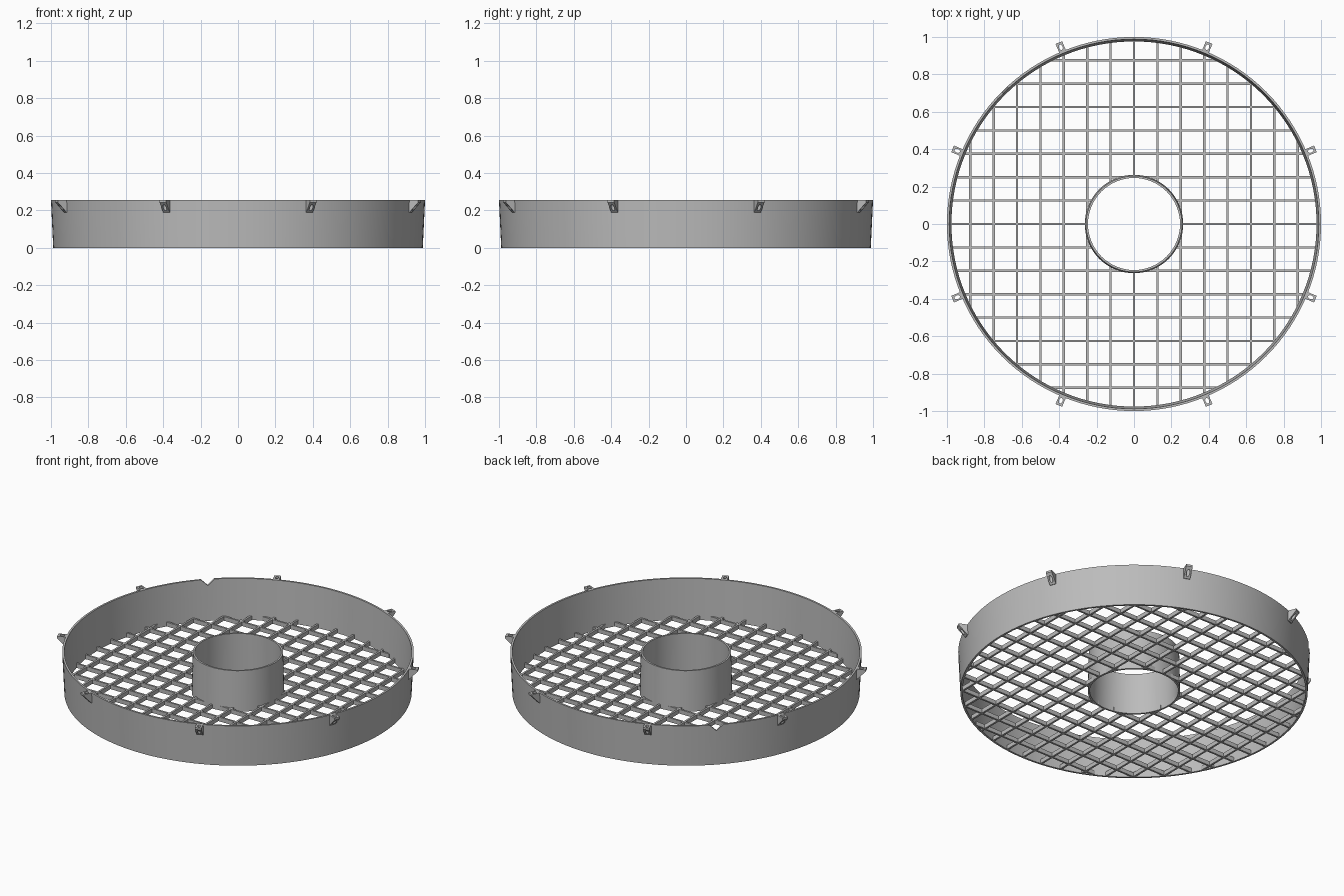
import bpy, bmesh, math
from mathutils import Matrix

if "Cube" in bpy.data.objects:
    bpy.data.objects.remove(bpy.data.objects["Cube"])

H = 0.255          # overall height
PITCH = 0.125      # grid spacing
BAR_W, BAR_H = 0.012, 0.026

grey = bpy.data.materials.new("grey plastic")
grey.diffuse_color = (0.5, 0.5, 0.5, 1)
grey.use_nodes = True
grey.node_tree.nodes["Principled BSDF"].inputs["Base Color"].default_value = grey.diffuse_color


def finish(bm, name, smooth=False):
    bmesh.ops.recalc_face_normals(bm, faces=bm.faces)
    me = bpy.data.meshes.new(name)
    bm.to_mesh(me)
    bm.free()
    me.materials.append(grey)
    ob = bpy.data.objects.new(name, me)
    bpy.context.collection.objects.link(ob)
    if smooth:
        smooth_shade(ob)
    return ob


def select(ob):
    bpy.ops.object.select_all(action='DESELECT')
    ob.select_set(True)
    bpy.context.view_layer.objects.active = ob


def smooth_shade(ob):
    select(ob)
    bpy.ops.object.shade_smooth_by_angle(angle=math.radians(30))


def lathe(name, profile, segments):
    """Closed (radius, z) profile revolved around z."""
    bm = bmesh.new()
    rings = []
    for i in range(segments):
        a = 2 * math.pi * i / segments
        rings.append([bm.verts.new((r * math.cos(a), r * math.sin(a), z)) for r, z in profile])
    n = len(profile)
    for i in range(segments):
        p, q = rings[i], rings[(i + 1) % segments]
        for j in range(n):
            k = (j + 1) % n
            bm.faces.new((p[j], q[j], q[k], p[k]))
    return finish(bm, name)


def prism(name, points, width):
    """(x, z) outline extruded symmetrically along y."""
    bm = bmesh.new()
    f = bm.faces.new([bm.verts.new((x, -width / 2, z)) for x, z in points])
    ext = bmesh.ops.extrude_face_region(bm, geom=[f])
    verts = [v for v in ext["geom"] if isinstance(v, bmesh.types.BMVert)]
    bmesh.ops.translate(bm, verts=verts, vec=(0, width, 0))
    return finish(bm, name)


def cut(ob, cutter):
    select(ob)
    mod = ob.modifiers.new("cut", 'BOOLEAN')
    mod.operation, mod.solver, mod.object = 'DIFFERENCE', 'EXACT', cutter
    bpy.ops.object.modifier_apply(modifier=mod.name)
    bpy.data.objects.remove(cutter)


# outer wall, slightly flared, with a V notch in its rim
wall = lathe("outer_wall", [(0.988, 0), (1.0, H), (0.988, H), (0.976, 0)], 128)
notch = prism("notch_cutter", [(-0.045, H + 0.005), (0, H - 0.038), (0.045, H + 0.005)], 0.1)
notch.matrix_world = (Matrix.Rotation(math.radians(135), 4, 'Z')
                      @ Matrix.Translation((0.99, 0, 0))
                      @ Matrix.Rotation(math.radians(90), 4, 'Z'))
bpy.context.view_layer.update()
cut(wall, notch)
smooth_shade(wall)

# centre tube, slightly narrower at the top
tube = lathe("centre_tube", [(0.263, 0), (0.257, H), (0.246, H), (0.252, 0)], 64)
smooth_shade(tube)

# floor grid, bars stop at the tube and the wall
bm = bmesh.new()


def bar(lo, hi, d, along_x):
    mid, length = (lo + hi) / 2, hi - lo
    size = (length, BAR_W, BAR_H) if along_x else (BAR_W, length, BAR_H)
    pos = (mid, d, BAR_H / 2) if along_x else (d, mid, BAR_H / 2)
    bmesh.ops.create_cube(bm, size=1, matrix=Matrix.Translation(pos) @ Matrix.Diagonal((*size, 1)))


for i in range(-7, 8):
    d = i * PITCH
    outer = math.sqrt(0.98 ** 2 - d * d)
    for along_x in (True, False):
        if abs(d) < 0.256:
            inner = math.sqrt(0.256 ** 2 - d * d)
            bar(inner, outer, d, along_x)
            bar(-outer, -inner, d, along_x)
        else:
            bar(-outer, outer, d, along_x)
finish(bm, "floor_grid")

# eight wedge tabs with a slotted hole
tab = prism("rim_tab", [(0.99, 0.19), (1.0, 0.19), (1.05, 0.243), (1.05, H), (0.99, H)], 0.038)
bm = bmesh.new()
bmesh.ops.create_cone(bm, cap_ends=True, segments=20, radius1=0.01, radius2=0.01, depth=0.3,
                      matrix=Matrix.Translation((1.023, 0, 0.22)) @ Matrix.Diagonal((1.5, 1, 1, 1)))
cut(tab, finish(bm, "hole_cutter"))
smooth_shade(tab)
for i in range(8):
    ob = tab if i == 0 else tab.copy()
    if i:
        bpy.context.collection.objects.link(ob)
    ob.rotation_euler.z = math.radians(22.5 + 45 * i)
